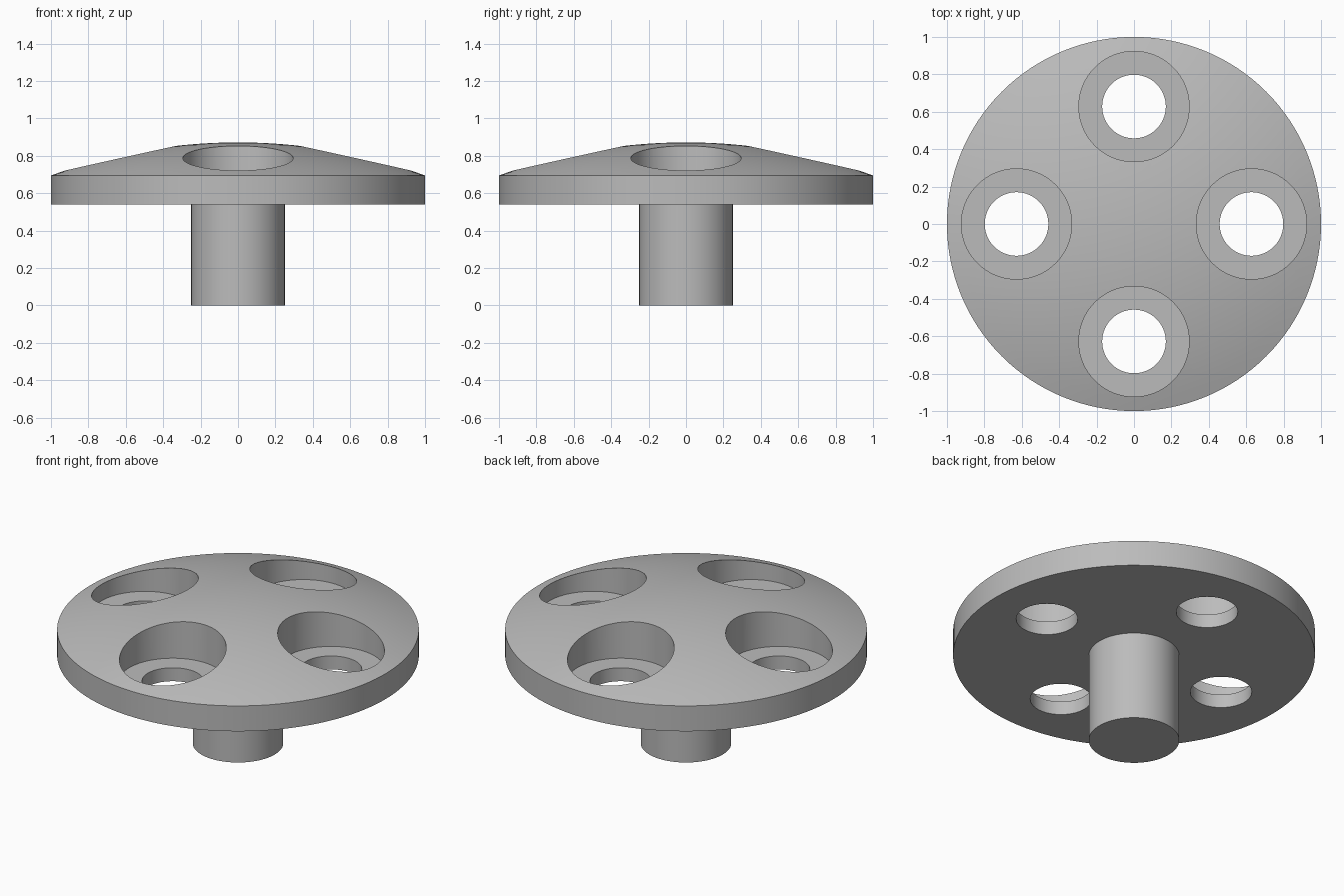
import bpy, bmesh, math

if "Cube" in bpy.data.objects:
    bpy.data.objects.remove(bpy.data.objects["Cube"], do_unlink=True)

SEGMENTS = 128
RIM_Z, TOP_Z, UNDER_Z, FLOOR_Z = 0.695, 0.872, 0.54, 0.622
STEM_R, BOLT_RING = 0.25, 0.628

# One plain grey metal
grey = bpy.data.materials.new("grey_metal")
grey.use_nodes = True
grey.diffuse_color = (0.5, 0.5, 0.5, 1)
grey.node_tree.nodes["Principled BSDF"].inputs["Base Color"].default_value = (0.5, 0.5, 0.5, 1)


def lathe(name, profile):
    """Revolve (radius, z) points, running from axis to axis, into a closed solid."""
    bm = bmesh.new()
    verts = [bm.verts.new((r, 0, z)) for r, z in profile]
    edges = [bm.edges.new(pair) for pair in zip(verts, verts[1:])]
    bmesh.ops.spin(bm, geom=verts + edges, cent=(0, 0, 0), axis=(0, 0, 1),
                   angle=math.tau, steps=SEGMENTS)
    bmesh.ops.remove_doubles(bm, verts=bm.verts, dist=1e-4)
    bmesh.ops.recalc_face_normals(bm, faces=bm.faces)
    mesh = bpy.data.meshes.new(name)
    bm.to_mesh(mesh)
    bm.free()
    mesh.materials.append(grey)
    obj = bpy.data.objects.new(name, mesh)
    bpy.context.collection.objects.link(obj)
    return obj


# Domed plate on a round stem: the dome is a shallow spherical cap
rise = TOP_Z - RIM_Z
sphere_r = (1 + rise ** 2) / (2 * rise)
rings = 14
dome = [(i / rings, TOP_Z - sphere_r + math.sqrt(sphere_r ** 2 - (i / rings) ** 2))
        for i in range(rings, -1, -1)]
body = lathe("flanged_stem", [(0, 0), (STEM_R, 0), (STEM_R, UNDER_Z), (1, UNDER_Z)] + dome)

# Four counterbored bolt holes
for i, side in enumerate(("left", "back", "right", "front")):
    cutter = lathe(f"{side}_hole_cutter", [(0, 0.4), (0.17, 0.4), (0.17, FLOOR_Z),
                                           (0.295, FLOOR_Z), (0.295, 1), (0, 1)])
    angle = i * math.pi / 2
    cutter.location = (BOLT_RING * math.cos(angle), BOLT_RING * math.sin(angle), 0)
    cutter.hide_render = True
    cutter.hide_set(True)
    cut = body.modifiers.new(f"{side}_hole", 'BOOLEAN')
    cut.operation = 'DIFFERENCE'
    cut.solver = 'EXACT'
    cut.object = cutter

# Bake the cuts, then shade smoothly with sharp edges kept
bpy.ops.object.select_all(action='DESELECT')
body.select_set(True)
bpy.context.view_layer.objects.active = body
for modifier in list(body.modifiers):
    bpy.ops.object.modifier_apply(modifier=modifier.name)
for obj in [o for o in bpy.data.objects if o.name.endswith("_hole_cutter")]:
    bpy.data.objects.remove(obj, do_unlink=True)
bpy.ops.object.shade_smooth_by_angle(angle=math.radians(20))
